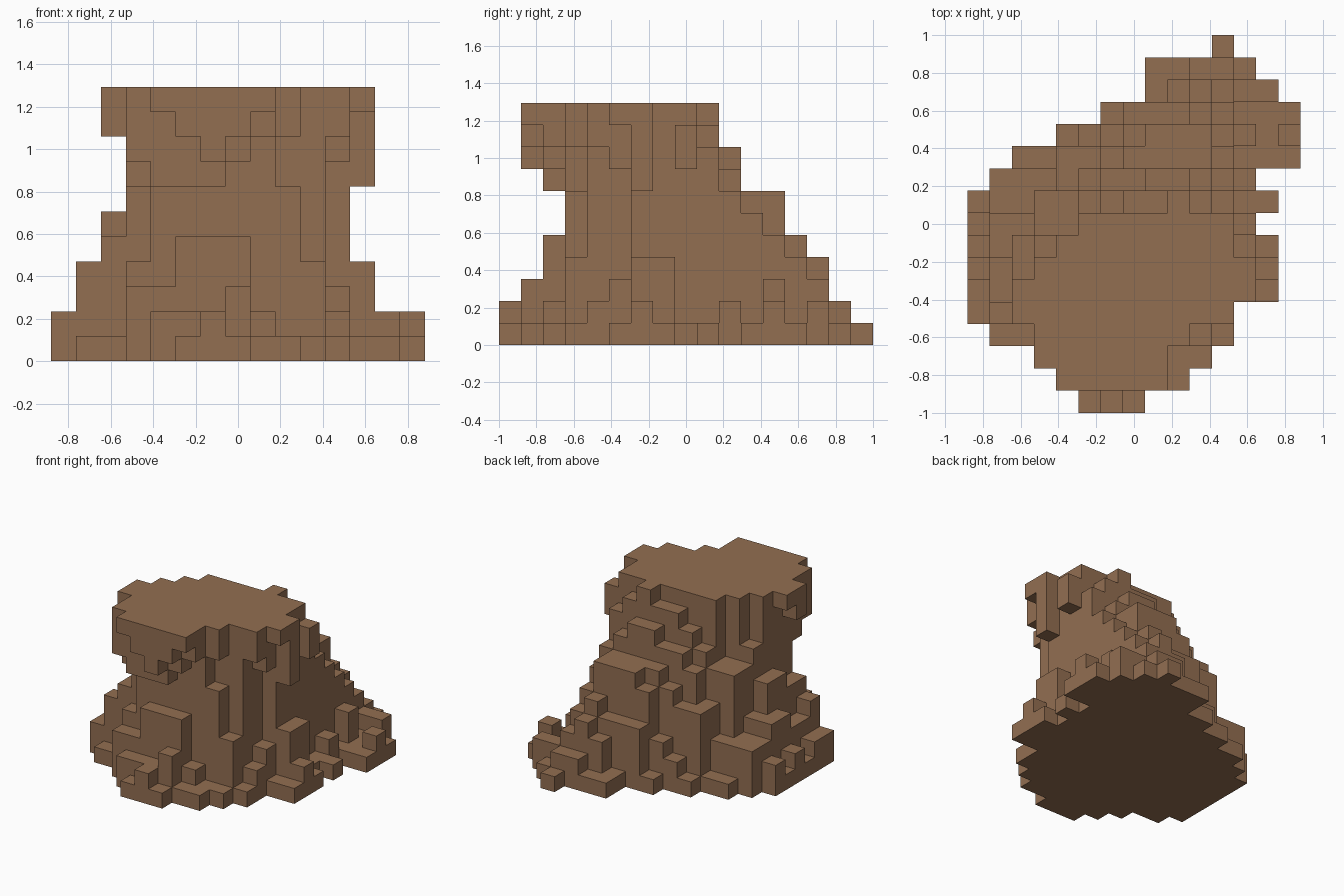
import bpy, bmesh, random
from mathutils import Vector

if "Cube" in bpy.data.objects:
    bpy.data.objects.remove(bpy.data.objects["Cube"], do_unlink=True)

random.seed(4)
CELL = 2 / 17
LAYERS = 11

# Key outlines: first row from the front, then (left, right) cell limits per row
ground = (0, [(5, 8), (4, 10), (3, 11), (1, 12), (0, 12), (0, 14), (0, 14), (0, 14), (0, 13),
              (0, 14), (1, 13), (2, 15), (4, 15), (6, 15), (8, 14), (8, 13), (11, 12)])
skirt = (1, [(6, 8), (4, 9), (3, 11), (1, 11), (1, 12), (1, 13), (1, 13), (1, 12),
             (1, 12), (2, 12), (4, 12), (6, 13), (7, 12), (9, 12)])
slope = (2, [(5, 8), (4, 10), (3, 11), (2, 11), (2, 12), (2, 12), (2, 12), (3, 12),
             (4, 12), (5, 12), (7, 12), (9, 11)])
waist = (3, [(4, 9), (3, 11), (3, 11), (3, 12), (3, 12), (3, 12), (4, 12), (5, 12),
             (7, 11), (8, 10)])
neck = (1, [(6, 7), (3, 8), (3, 9), (3, 11), (3, 12), (3, 13), (4, 12), (5, 13),
            (6, 12), (8, 10)])
plateau = (1, [(4, 9), (3, 9), (3, 10), (2, 12), (2, 13), (3, 13), (4, 12), (5, 12), (9, 10)])
keys = [dict(enumerate(rows, start)) for start, rows in
        (ground, skirt, slope, waist, neck, plateau)]


def blend(low, high, ragged):
    """In-between layer: ragged near the ground, halfway between neighbours above."""
    rows = {}
    for j in sorted(set(low) | set(high)):
        if j in low and j in high:
            pairs = list(zip(low[j], high[j]))
            if ragged:
                rows[j] = tuple(random.choice(p) for p in pairs)
            else:
                rows[j] = tuple((sum(p) + random.randint(0, 1)) // 2 for p in pairs)
        elif j in high or ragged:
            a, b = low.get(j) or high.get(j)
            rows[j] = (a + 1, b - 1)
    return rows


# Stack of layers, key outlines alternating with blended ones
layers = []
for n, key in enumerate(keys):
    layers.append(key)
    if n + 1 < len(keys):
        layers.append(blend(key, keys[n + 1], n < 2))
cells = {(i, j, k) for k, rows in enumerate(layers)
         for j, (a, b) in rows.items() for i in range(a, b)}


def within(i, j, k):
    """True inside the overall width and depth of layer k."""
    spans = layers[k].values()
    return j in layers[k] and min(a for a, b in spans) <= i < max(b for a, b in spans)


# Weathered slopes: nibble some ledge corners, and pile some blocks against walls
solid = set(cells)
for i, j, k in sorted(solid):
    if not 0 < k < LAYERS - 3 or (i, j, k + 1) in solid:
        continue
    steps = ((1, 0), (-1, 0), (0, 1), (0, -1))
    open_sides = sum((i + a, j + b, k) not in solid for a, b in steps)
    walls = sum((i + a, j + b, k + 1) in solid for a, b in steps)
    if open_sides == 2 and random.random() < 0.15:
        cells.discard((i, j, k))
    elif walls and within(i, j, k + 1) and random.random() < 0.2:
        cells.add((i, j, k + 1))

# Only the outer faces of the blocks
bm = bmesh.new()
corners = {}


def vert(p):
    key = tuple(round(c * 2) for c in p)
    if key not in corners:
        corners[key] = bm.verts.new((p.x * CELL, p.y * CELL, p.z * CELL))
    return corners[key]


for i, j, k in sorted(cells):
    centre = Vector((i - 7, j - 8, k + 0.5))
    for axis in range(3):
        for sign in (-1, 1):
            n = [0, 0, 0]
            n[axis] = sign
            if (i + n[0], j + n[1], k + n[2]) in cells:
                continue
            normal = Vector(n)
            u = Vector((n[2], n[0], n[1]))
            v = normal.cross(u)
            quad = [vert(centre + (normal + u * a + v * b) / 2)
                    for a, b in ((-1, -1), (1, -1), (1, 1), (-1, 1))]
            bm.faces.new(quad)

mesh = bpy.data.meshes.new("rock")
bm.to_mesh(mesh)
bm.free()

# Single earthy colour
brown = bpy.data.materials.new("earth_brown")
brown.use_nodes = True
colour = (0.29, 0.157, 0.083, 1)
brown.diffuse_color = colour
bsdf = brown.node_tree.nodes["Principled BSDF"]
bsdf.inputs["Base Color"].default_value = colour
bsdf.inputs["Roughness"].default_value = 0.9
mesh.materials.append(brown)

rock = bpy.data.objects.new("rock", mesh)
bpy.context.collection.objects.link(rock)
